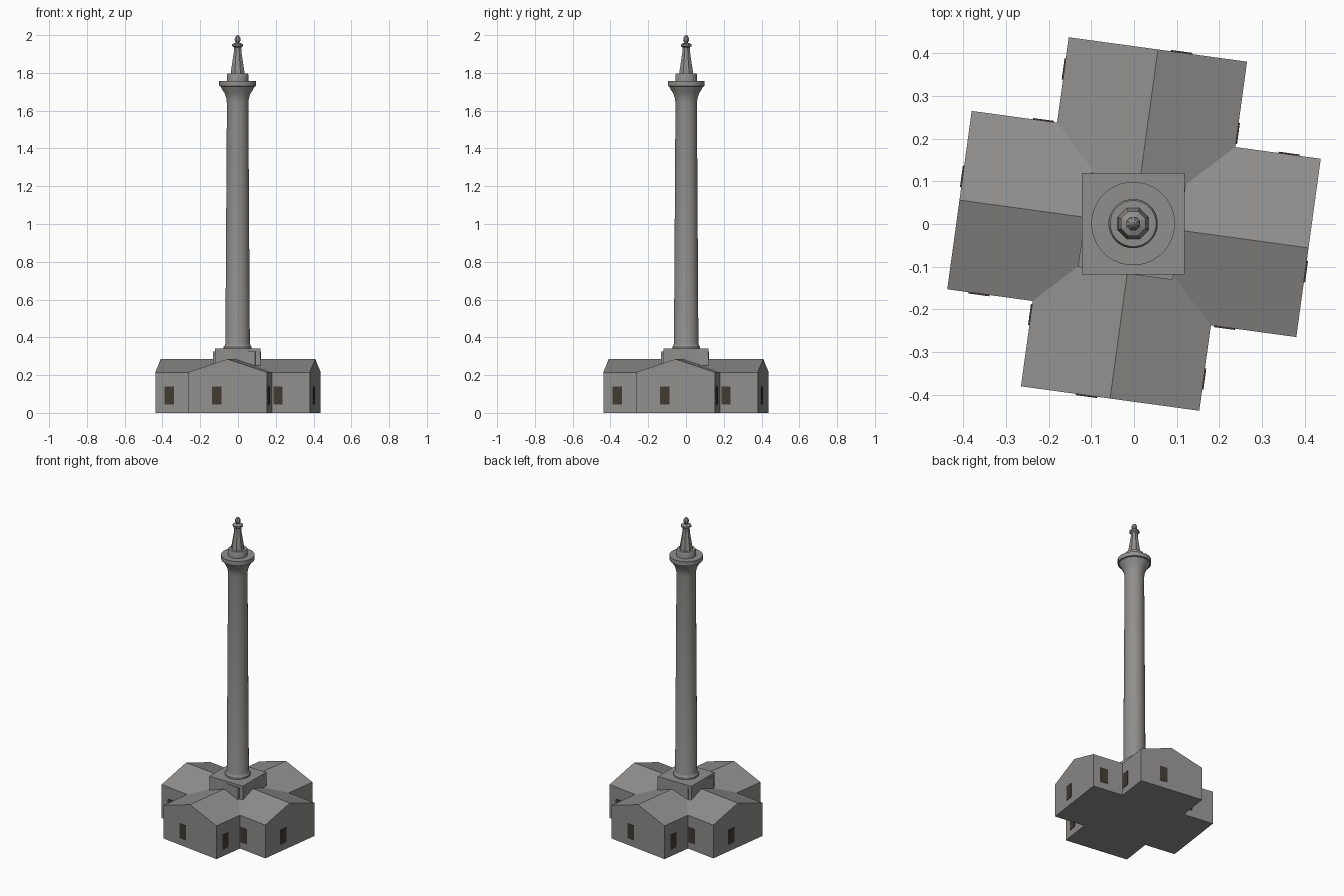
import bpy, bmesh, math
from mathutils import Matrix, Vector

cube = bpy.data.objects.get("Cube")
if cube:
    bpy.data.objects.remove(cube)


def material(name, rgb):
    m = bpy.data.materials.new(name)
    m.use_nodes = True
    m.diffuse_color = (*rgb, 1)
    m.node_tree.nodes["Principled BSDF"].inputs["Base Color"].default_value = (*rgb, 1)
    return m


STONE = material("grey stone", (0.28, 0.275, 0.265))
DARK = material("dark window", (0.055, 0.042, 0.032))
TURN = math.radians(-7.8)      # the house is turned against the plinth
HALF, REACH = 0.211, 0.413     # arm half width, arm reach
EAVES, RIDGE = 0.215, 0.285
AXIS = Vector((-0.002, 0.001, 0))


def finish(name, bm, mat):
    bmesh.ops.recalc_face_normals(bm, faces=bm.faces)
    mesh = bpy.data.meshes.new(name)
    bm.to_mesh(mesh)
    bm.free()
    mesh.materials.append(mat)
    ob = bpy.data.objects.new(name, mesh)
    bpy.context.collection.objects.link(ob)
    return ob


def box(name, centre, size, mat, turn=0.0):
    bm = bmesh.new()
    bmesh.ops.create_cube(bm, size=1)
    bm.transform(Matrix.Rotation(turn, 4, "Z") @ Matrix.Diagonal((*size, 1)))
    bm.transform(Matrix.Translation(centre))
    return finish(name, bm, mat)


def lathe(name, profile, sides, smooth):
    bm = bmesh.new()
    rings = []
    for r, z in profile:
        rings.append([bm.verts.new(AXIS + Vector((r * math.cos(a), r * math.sin(a), z)))
                      for a in (math.tau * (i + 0.5) / sides for i in range(sides))])
    for low, high in zip(rings, rings[1:]):
        for i in range(sides):
            j = (i + 1) % sides
            bm.faces.new((low[i], low[j], high[j], high[i]))
    bm.faces.new(rings[0])
    bm.faces.new(rings[-1])
    ob = finish(name, bm, STONE)
    if smooth:
        bpy.ops.object.select_all(action="DESELECT")
        ob.select_set(True)
        bpy.context.view_layer.objects.active = ob
        bpy.ops.object.shade_smooth_by_angle(angle=math.radians(30))
    return ob


# Cross-shaped house: one gabled wing, repeated around the centre
bm = bmesh.new()
centre_top = bm.verts.new((0, 0, RIDGE))
centre_low = bm.verts.new((0, 0, 0))
for k in range(4):
    spin = Matrix.Rotation(TURN + k * math.pi / 2, 3, "Z")

    def v(x, y, z):
        return bm.verts.new(spin @ Vector((x, y, z)))

    tip = v(REACH, 0, RIDGE)
    side = []
    for s in (-1, 1):
        ends = [v(x, s * HALF, z) for x in (HALF, REACH) for z in (0, EAVES)]
        in_low, in_top, out_low, out_top = ends
        bm.faces.new((in_low, out_low, out_top, in_top))
        bm.faces.new((centre_top, in_top, out_top, tip))
        side.append(ends)
    a, b = side
    bm.faces.new((a[2], b[2], b[3], tip, a[3]))
    bm.faces.new((centre_low, a[0], a[2], b[2], b[0]))
bmesh.ops.remove_doubles(bm, verts=bm.verts, dist=0.0005)
finish("cross_house", bm, STONE)

# Windows: one on each gable end and one on each side wall
for k in range(4):
    angle = TURN + k * math.pi / 2
    spots = (("gable", REACH, -0.056, 0.006, 0.05),
             ("near_side", 0.243, -HALF, 0.05, 0.006),
             ("far_side", 0.338, HALF, 0.05, 0.006))
    for label, x, y, sx, sy in spots:
        place = Matrix.Rotation(angle, 3, "Z") @ Vector((x, y, 0.092))
        box(f"{label}_window_{k + 1}", place, (sx, sy, 0.095), DARK, angle)

# Plinth with a turned core below it
box("plinth_core", (-0.005, -0.005, 0.235), (0.224, 0.224, 0.18), STONE, TURN)
box("plinth", (-0.002, 0.001, 0.255), (0.24, 0.238, 0.17), STONE)

# Column: base mouldings, tapering shaft, flared capital and gallery
lathe("column", [(0.074, 0.335), (0.074, 0.35), (0.068, 0.358), (0.065, 0.368),
                 (0.057, 1.64), (0.06, 1.665), (0.068, 1.69), (0.082, 1.712),
                 (0.09, 1.728), (0.098, 1.73), (0.098, 1.758)], 32, True)
lathe("lantern_drum", [(0.058, 1.75), (0.058, 1.79), (0.054, 1.797)], 24, True)

# Octagonal lantern and finial
lathe("lantern", [(0.04, 1.79), (0.038, 1.81), (0.022, 1.91), (0.021, 1.935),
                  (0.031, 1.942), (0.031, 1.952), (0.016, 1.958)], 8, False)
lathe("finial", [(0.01, 1.95), (0.011, 1.962), (0.017, 1.972), (0.016, 1.985),
                 (0.008, 1.996), (0.003, 2.0)], 8, False)
